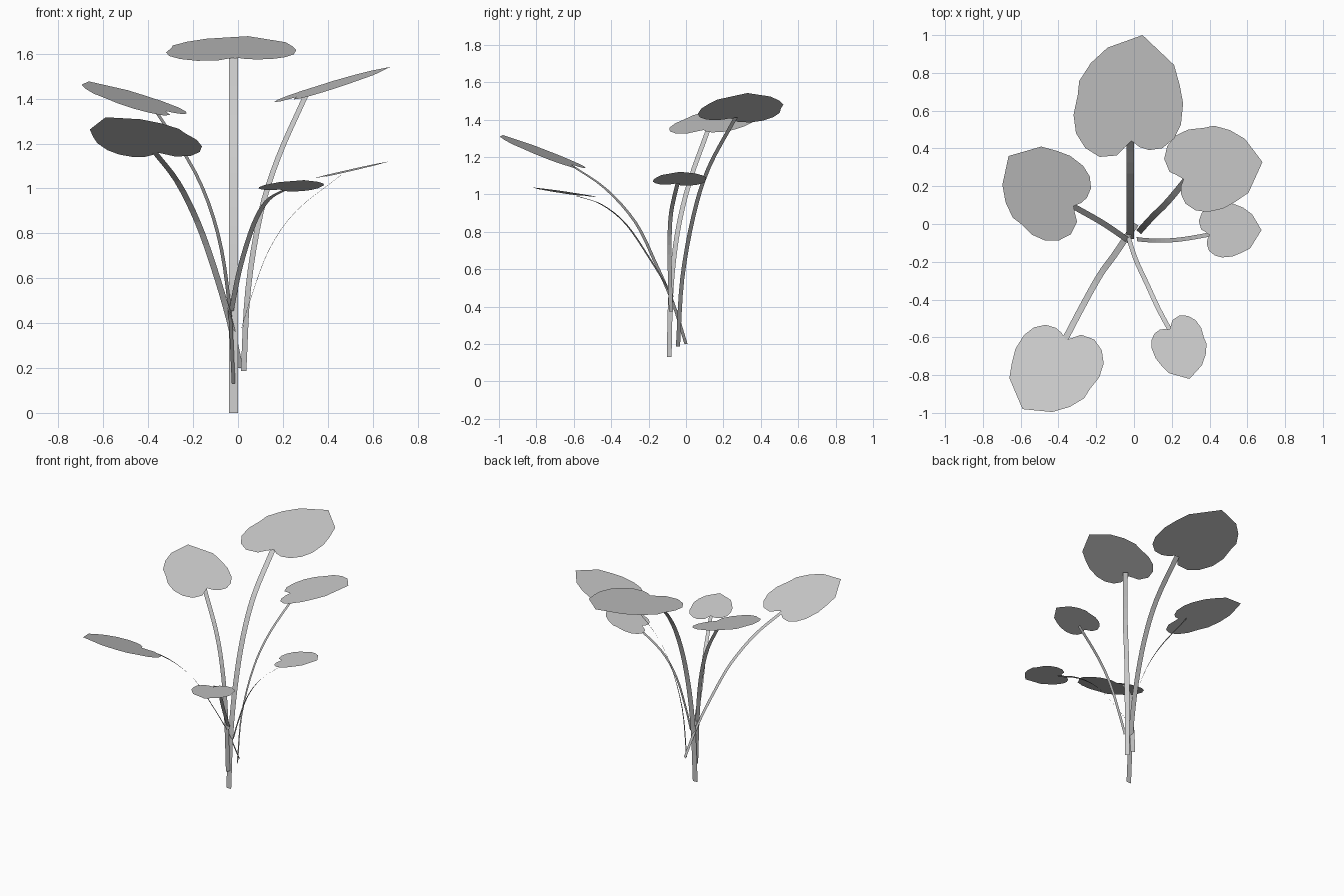
import bpy
import bmesh
from mathutils import Vector

default_cube = bpy.data.objects.get("Cube")
if default_cube:
    bpy.data.objects.remove(default_cube, do_unlink=True)

# One plain grey for the whole plant
GREY = (0.6, 0.6, 0.6, 1.0)
plant_grey = bpy.data.materials.new("plant_grey")
plant_grey.use_nodes = True
plant_grey.diffuse_color = GREY
plant_grey.node_tree.nodes["Principled BSDF"].inputs["Base Color"].default_value = GREY

# Heart-shaped leaf blade, clockwise from the tip; the stem joins at (0, 0)
LEAF_OUTLINE = [
    (0, 1), (.32, .75), (.39, .57), (.44, .4), (.44, .2), (.39, .06),
    (.29, -.04), (.17, -.07), (.08, -.05), (0, 0), (-.06, -.07), (-.12, -.15),
    (-.28, -.18), (-.42, -.11), (-.52, .02), (-.56, .19), (-.54, .38),
    (-.54, .51), (-.45, .69), (-.31, .85),
]


def add_object(name, bm):
    """Turn a bmesh into a named, coloured object."""
    mesh = bpy.data.meshes.new(name)
    bm.to_mesh(mesh)
    bm.free()
    mesh.materials.append(plant_grey)
    bpy.context.collection.objects.link(bpy.data.objects.new(name, mesh))


def add_leaf(name, notch, tip_xy, slope):
    """Flat blade from notch to tip, lying in a plane with the given x and y slope."""
    origin = Vector(notch)
    run = Vector(tip_xy) - origin.xy
    along = Vector((run.x, run.y, run.dot(Vector(slope))))
    normal = Vector((-slope[0], -slope[1], 1)).normalized()
    across = along.cross(normal)
    bm = bmesh.new()
    corners = [bm.verts.new(origin + across * u + along * v) for u, v in LEAF_OUTLINE]
    bm.faces.new(reversed(corners))
    add_object(name, bm)


def smooth_path(points, steps=4):
    """Sample a smooth curve that passes through all the points."""
    pts = [Vector(p) for p in points]
    pts = [pts[0] * 2 - pts[1]] + pts + [pts[-1] * 2 - pts[-2]]
    path = []
    for a, b, c, d in zip(pts, pts[1:], pts[2:], pts[3:]):
        for i in range(steps):
            t = i / steps
            path.append(b + (c - a) * (t / 2)
                        + (a * 2 - b * 5 + c * 4 - d) * (t * t / 2)
                        + (b * 3 - a - c * 3 + d) * (t ** 3 / 2))
    return path + [pts[-2]]


def add_stem(name, width, points):
    """Thin flat ribbon whose width is level and square to its lean."""
    path = smooth_path(points)
    lean = path[-1] - path[0]
    side = Vector((lean.y, -lean.x, 0)).normalized() * (width / 2)
    bm = bmesh.new()
    rows = [(bm.verts.new(p - side), bm.verts.new(p + side)) for p in path]
    for (a, b), (c, d) in zip(rows, rows[1:]):
        bm.faces.new((a, b, d, c))
    add_object(name, bm)


# Leaves: name, notch, tip, slope
add_leaf("back_leaf", (-.013, .44, 1.583), (.045, 1), (0, .17))
add_leaf("back_left_leaf", (.262, .238, 1.407), (.68, .328), (.305, .08))
add_leaf("back_right_leaf", (-.32, .095, 1.344), (-.664, .36), (-.27, .15))
add_leaf("front_right_leaf", (-.362, -.614, 1.16), (-.59, -.98), (-.093, -.371))
add_leaf("front_left_leaf", (.188, -.56, .995), (.294, -.82), (.04, -.145))
add_leaf("left_leaf", (.4, -.058, 1.057), (.675, -.032), (.228, .03))

# Stems: name, width, points from the foot up
add_stem("back_stem", .04, [
    (-.02, -.08, 0), (-.02, -.055, .4), (-.02, 0, .75),
    (-.02, .09, 1.07), (-.02, .22, 1.33), (-.02, .44, 1.58)])
add_stem("back_left_stem", .033, [
    (.025, -.043, .187), (.045, -.02, .55), (.1, .04, .885),
    (.18, .12, 1.14), (.3, .265, 1.41)])
add_stem("back_right_stem", .03, [
    (-.02, -.09, .13), (-.04, -.08, .49), (-.09, -.045, .8),
    (-.19, .02, 1.07), (-.37, .12, 1.35)])
add_stem("front_right_stem", .033, [
    (.01, 0, .2), (-.04, -.07, .42), (-.105, -.166, .64),
    (-.18, -.27, .85), (-.27, -.43, 1.03), (-.37, -.62, 1.16)])
add_stem("front_left_stem", .024, [
    (-.03, -.07, .455), (.01, -.19, .65), (.07, -.32, .84),
    (.13, -.45, .945), (.2, -.58, .99)])
add_stem("left_stem", .022, [
    (.015, -.08, .375), (.06, -.085, .52), (.14, -.088, .73),
    (.26, -.08, .9), (.46, -.045, 1.06)])
